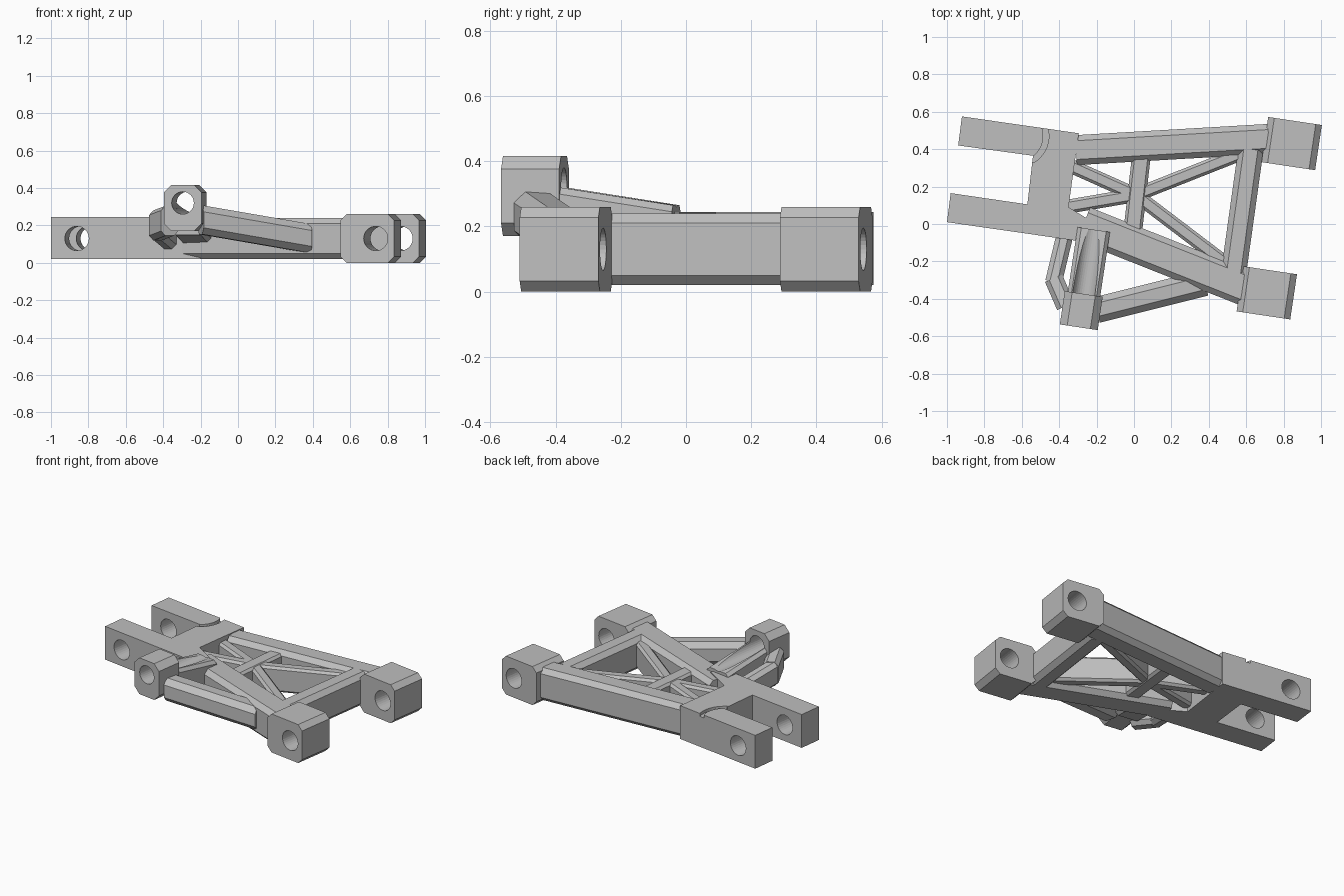
import bpy, bmesh, math
from mathutils import Vector

cube = bpy.data.objects.get("Cube")
if cube:
    bpy.data.objects.remove(cube)

grey = bpy.data.materials.new("plain grey")
grey.use_nodes = True
colour = (0.52, 0.52, 0.52, 1)
grey.diffuse_color = colour
grey.node_tree.nodes["Principled BSDF"].inputs["Base Color"].default_value = colour

ANGLE = math.radians(8.5)
V = Vector((math.sin(ANGLE), math.cos(ANGLE), 0))    # axis of all pin holes
U = Vector((math.cos(ANGLE), -math.sin(ANGLE), 0))
UP = Vector((0, 0, 1))


def loft(name, rings):
    """Skin between two matching closed outlines, with caps."""
    bm = bmesh.new()
    a, b = [[bm.verts.new(p) for p in ring] for ring in rings]
    n = len(a)
    for i in range(n):
        j = (i + 1) % n
        bm.faces.new((a[i], a[j], b[j], b[i]))
    bm.faces.new(a)
    bm.faces.new(b)
    bmesh.ops.recalc_face_normals(bm, faces=bm.faces)
    mesh = bpy.data.meshes.new(name)
    bm.to_mesh(mesh)
    bm.free()
    mesh.materials.append(grey)
    obj = bpy.data.objects.new(name, mesh)
    bpy.context.collection.objects.link(obj)
    return obj


def beam(name, start, end, width, height, chamfer):
    """Bar with chamfered long edges and upright ends."""
    p, q = Vector(start), Vector(end)
    side = (q - p).cross(UP).normalized()
    w, h, c = width / 2, height / 2, chamfer
    section = [(w, h - c), (w - c, h), (c - w, h), (-w, h - c),
               (-w, c - h), (c - w, -h), (w - c, -h), (w, c - h)]
    return loft(name, [[e + side * x + UP * z for x, z in section] for e in (p, q)])


def slab(name, outline, low, high):
    return loft(name, [[(x, y, z) for x, y in outline] for z in (low, high)])


def pin(centre, radius, half_length):
    """Round cutter along the hole axis."""
    c = Vector(centre)
    turns = [math.tau * i / 32 for i in range(32)]
    return loft("cutter", [[c + V * s + U * radius * math.cos(t) + UP * radius * math.sin(t)
                            for t in turns] for s in (-half_length, half_length)])


def cut(targets, cutter):
    cutter.hide_render = True
    for obj in targets:
        mod = obj.modifiers.new("hole", "BOOLEAN")
        mod.operation = "DIFFERENCE"
        mod.solver = "EXACT"
        mod.object = cutter
        bpy.context.view_layer.update()
        graph = bpy.context.evaluated_depsgraph_get()
        mesh = bpy.data.meshes.new_from_object(obj.evaluated_get(graph))
        obj.modifiers.clear()
        obj.data = mesh
    bpy.data.objects.remove(cutter)


# Forked inner mount, with its pin hole and shallow curved relief
fork = slab("fork_mount", [
    (-0.92, 0.575), (-0.295, 0.485), (-0.32, 0.31), (-0.35, 0.09), (-0.17, -0.02),
    (-0.2, -0.105), (-1.0, 0.01), (-0.98, 0.165), (-0.57, 0.105), (-0.54, 0.365),
    (-0.94, 0.42)], 0.02, 0.245)
cut([fork], pin((-0.82, 0.27, 0.13), 0.065, 0.5))
arc = [math.radians(a) for a in range(-60, 21, 8)]
relief = [(-0.62 + r * math.cos(t), 0.47 + r * math.sin(t))
          for r, path in ((0.165, arc), (0.135, arc[::-1])) for t in path]
cut([fork], slab("relief", relief, 0.225, 0.3))

# Main frame arms
beam("rear_arm", (-0.31, 0.395, 0.13), (0.72, 0.455, 0.13), 0.16, 0.22, 0.03)
beam("front_arm", (-0.27, 0.0, 0.13), (0.6, -0.345, 0.13), 0.19, 0.22, 0.03)
beam("cross_arm", (0.625, 0.4, 0.13), (0.53, -0.28, 0.13), 0.135, 0.22, 0.03)

# Outer hinge blocks with pin holes
for label, x, y in (("front", 0.71, -0.368), ("rear", 0.843, 0.43)):
    centre = Vector((x, y, 0.13))
    block = beam(label + "_hinge_block", centre - V * 0.122, centre + V * 0.122,
                 0.29, 0.26, 0.033)
    cut([block], pin(centre + U * 0.045, 0.065, 0.3))

# Lattice struts inside the frame
hub = (0.01, 0.155, 0.13)
corners = [(-0.36, 0.32), (-0.37, 0.09), (0.53, -0.24), (0.58, 0.38)]
for i, (x, y) in enumerate(corners):
    beam("lattice_strut_%d" % (i + 1), hub, (x, y, 0.13), 0.075, 0.17, 0.015)
beam("lattice_post", (-0.01, -0.07, 0.13), (0.04, 0.37, 0.13), 0.1, 0.18, 0.015)

# Raised mount: boss, bracket back to the frame, and two side braces
boss_centre = Vector((-0.282, -0.463, 0.293))
boss = beam("raised_boss", boss_centre - V * 0.09, boss_centre + V * 0.09, 0.205, 0.245, 0.04)
bracket = beam("raised_bracket", (-0.268, -0.38, 0.235), (-0.215, -0.03, 0.18), 0.175, 0.17, 0.02)
cut([boss, bracket], pin(boss_centre + UP * 0.027, 0.06, 0.5))
beam("right_hand_brace".replace("right", "left"), (-0.2, -0.46, 0.23), (0.38, -0.315, 0.13),
     0.14, 0.155, 0.035)
beam("right_hand_brace", (-0.365, -0.44, 0.225), (-0.43, -0.29, 0.2), 0.1, 0.16, 0.025)
beam("right_hand_brace_end", (-0.43, -0.31, 0.2), (-0.37, -0.06, 0.15), 0.09, 0.16, 0.025)
